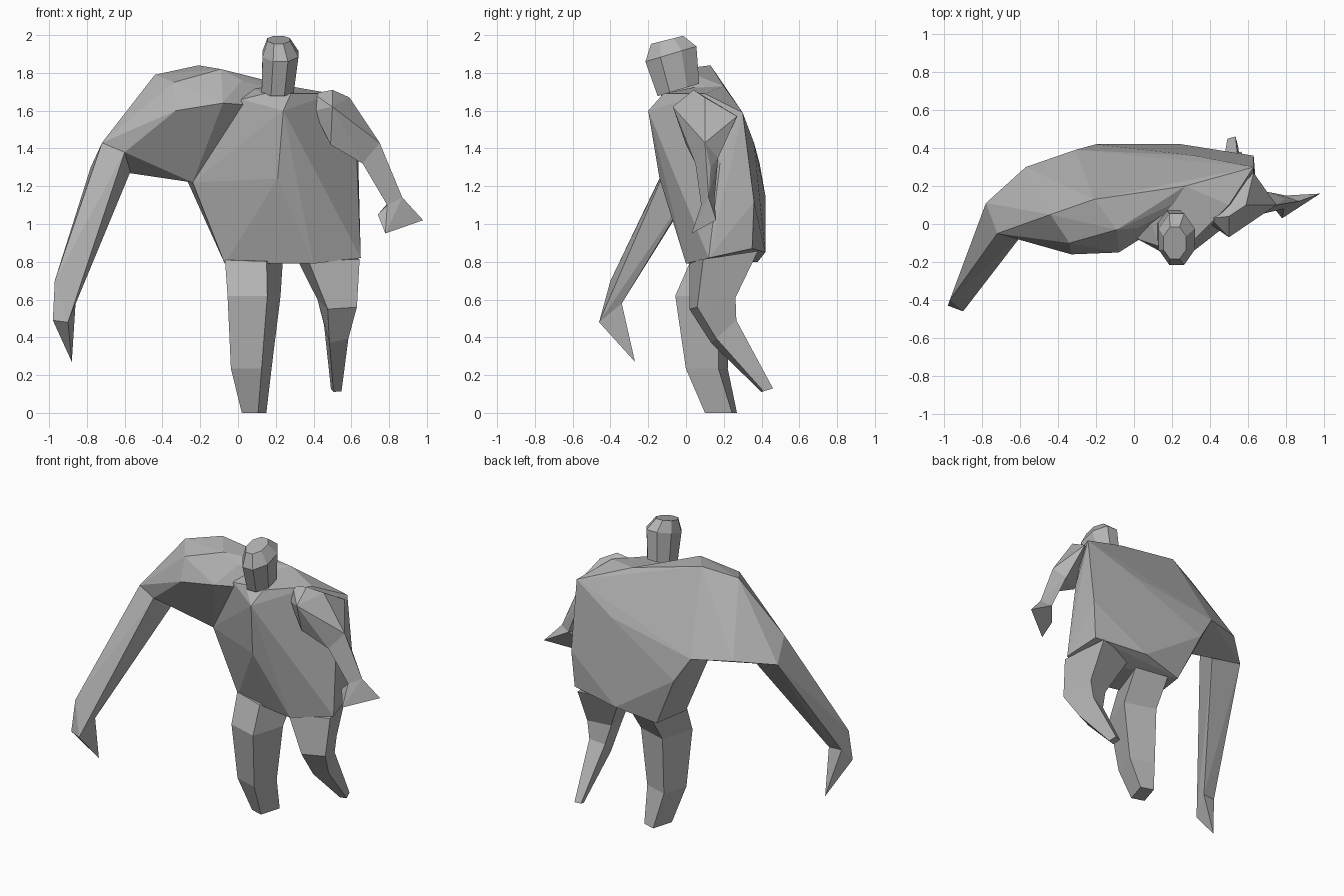
import bpy
import bmesh
from math import cos, sin, pi, radians
from mathutils import Matrix, Vector

default_cube = bpy.data.objects.get("Cube")
if default_cube:
    bpy.data.objects.remove(default_cube, do_unlink=True)

# One plain grey for the whole figure
grey = bpy.data.materials.new("stone_grey")
grey.use_nodes = True
grey_colour = (0.45, 0.45, 0.45, 1)
grey.diffuse_color = grey_colour
grey.node_tree.nodes["Principled BSDF"].inputs["Base Color"].default_value = grey_colour


def finish(name, bm):
    """Turn a bmesh into a flat shaded object with outward normals."""
    bmesh.ops.recalc_face_normals(bm, faces=bm.faces[:])
    mesh = bpy.data.meshes.new(name)
    bm.to_mesh(mesh)
    bm.free()
    mesh.materials.append(grey)
    part = bpy.data.objects.new(name, mesh)
    bpy.context.scene.collection.objects.link(part)
    return part


def faceted_block(name, corners):
    """Stretch a convex faceted skin around a few corner points."""
    bm = bmesh.new()
    for corner in corners:
        bm.verts.new(corner)
    hull = bmesh.ops.convex_hull(bm, input=bm.verts[:], use_existing_faces=False)
    leftovers = set(hull["geom_interior"]) | set(hull["geom_unused"])
    loose = [item for item in leftovers if isinstance(item, bmesh.types.BMVert)]
    bmesh.ops.delete(bm, geom=loose, context="VERTS")
    bmesh.ops.dissolve_limit(bm, angle_limit=radians(4),
                             verts=bm.verts[:], edges=bm.edges[:])
    return finish(name, bm)


def loft(name, sides, twist, sections):
    """Bridge rings given as x, y, z, half width, half depth and tilt."""
    bm = bmesh.new()
    rings = []
    half_step = pi / sides
    turn = Matrix.Rotation(radians(twist), 2)
    for x, y, z, width, depth, tilt in sections:
        ring = []
        for step in range(sides):
            angle = half_step * (2 * step + 1)
            offset = turn @ Vector((width * cos(angle), depth * sin(angle))) / cos(half_step)
            ring.append(bm.verts.new((x + offset.x, y + offset.y, z + tilt * offset.y)))
        rings.append(ring)
    for lower, upper in zip(rings, rings[1:]):
        for i in range(sides):
            j = (i + 1) % sides
            bm.faces.new((lower[i], lower[j], upper[j], upper[i]))
    bm.faces.new(rings[0])
    bm.faces.new(rings[-1])
    return finish(name, bm)


# Corner groups shared by neighbouring parts, so that the seams meet
upper_back = [(.63, .3, 1.59), (.32, .36, 1.43), (-.31, .39, 1.32),
              (.27, .2, 1.73), (.02, .17, 1.75)]
flank = [(-.24, .07, 1.22)]
big_elbow = [(-.72, -.05, 1.43), (-.78, .11, 1.3), (-.6, -.07, 1.38), (-.56, .1, 1.3)]
big_wrist = [(-.98, -.43, .49), (-.9, -.46, .48), (-.86, -.34, .58), (-.95, -.35, .58)]
small_elbow = [(.75, .1, 1.43), (.66, .05, 1.32), (.7, .17, 1.35)]
small_wrist = [(.79, .08, 1.1), (.87, .12, 1.14), (.8, .15, 1.12)]

# Torso: collar, chest, then belly and hips
collar = [(.02, -.08, 1.66), (.24, -.2, 1.6), (.4, 0, 1.6), (.5, .1, 1.69),
          (.14, -.12, 1.69), (.28, -.12, 1.69)]
chest = [(.21, -.14, 1.24), (.63, .18, 1.32), (.63, .36, 1.12), (-.2, .42, 1.15)]
hips = [(-.07, .1, .79), (.26, .02, .79), (.4, 0, .79), (.65, .12, .82),
        (.61, .35, .87), (.25, .42, .85), (-.04, .38, .8)]
faceted_block("torso", upper_back + flank + collar + chest + hips)

# Oversized right shoulder flowing into the upper arm
shoulder_cap = [(-.21, .13, 1.84), (-.44, .05, 1.79), (-.34, -.1, 1.75),
                (-.33, -.16, 1.6), (-.08, -.15, 1.64), (-.09, -.03, 1.82),
                (.02, -.02, 1.76)]
armpit = [(-.46, .12, 1.3), (-.57, .3, 1.34)]
faceted_block("right_shoulder", upper_back + flank + shoulder_cap + armpit + big_elbow)

# Long right forearm and pointed hand
faceted_block("right_forearm", big_elbow + big_wrist + [(-.97, -.4, .7)])
faceted_block("right_hand", big_wrist + [(-.88, -.27, .27)])

# Thin left arm and flared hand
small_shoulder = [(.4, 0, 1.6), (.4, .03, 1.69), (.5, .04, 1.71), (.59, .1, 1.67),
                  (.5, -.07, 1.62), (.49, 0, 1.42), (.63, .27, 1.57)]
faceted_block("left_upper_arm", small_shoulder + small_elbow)
faceted_block("left_forearm", small_elbow + small_wrist + [(.79, .13, 1.3)])
faceted_block("left_hand", small_wrist + [(.74, .08, 1.05), (.78, .03, .95), (.98, .16, 1.02)])

# Head leaning forward on a thick neck
loft("head", 8, 0, [(.21, -.04, 1.71, .085, .11, .3),
                    (.225, -.08, 1.9, .095, .135, .3),
                    (.215, -.1, 1.975, .06, .085, .25)])

# Straight right leg, turned slightly outward
loft("right_leg", 4, -17, [(.085, .2, .82, .115, .15, .1),
                           (.085, .09, .62, .11, .12, 0),
                           (.07, .11, .235, .085, .09, 0),
                           (.085, .185, 0, .045, .075, 0)])

# Bent left leg, swept back and lifted off the ground
loft("left_leg", 4, 15, [(.47, .2, .83, .14, .15, .15),
                         (.525, .14, .58, .08, .105, .25),
                         (.52, .2, .43, .052, .055, .9),
                         (.52, .43, .12, .022, .026, .3)])
